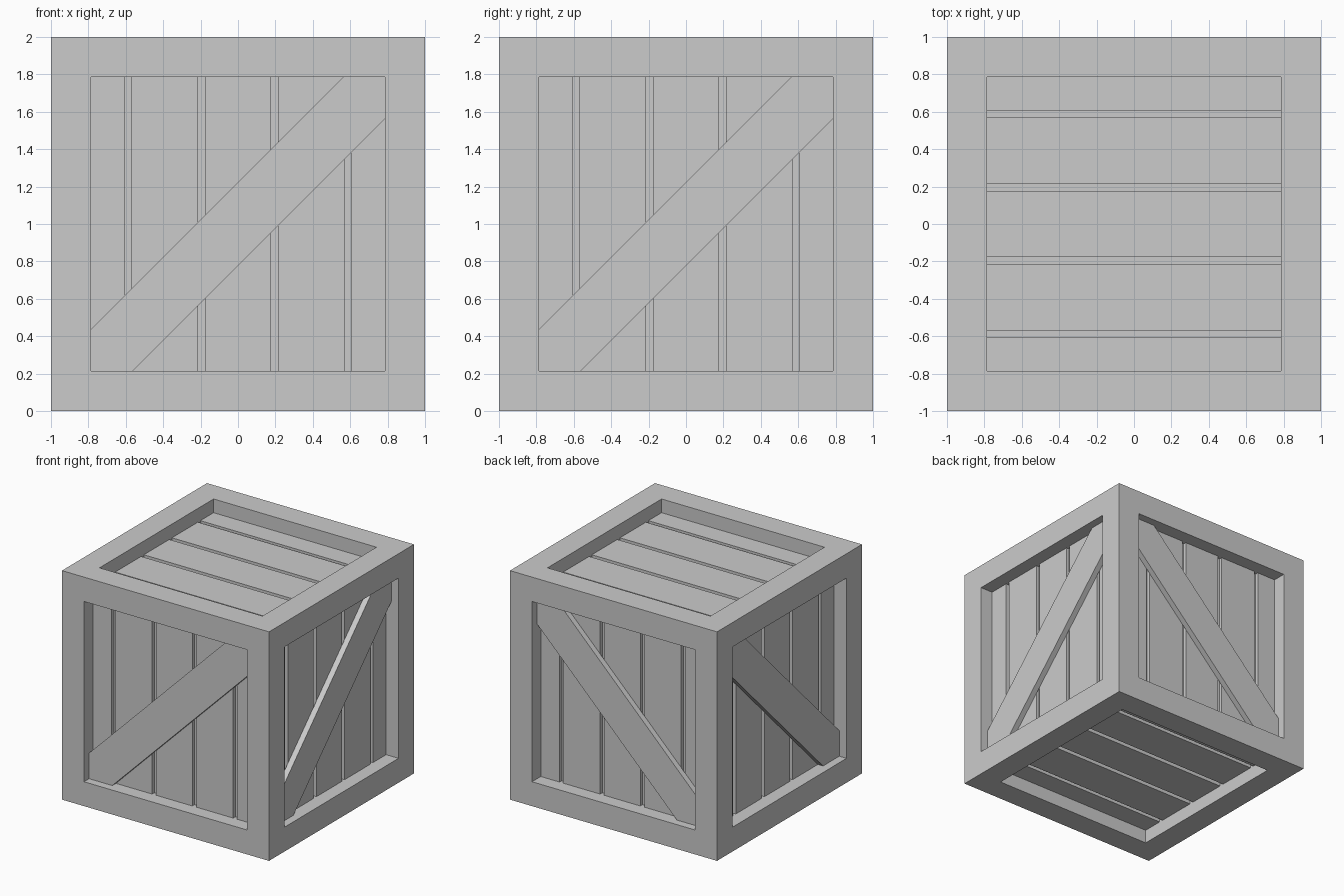
import bpy, bmesh
from math import radians
from mathutils import Matrix

if "Cube" in bpy.data.objects:
    bpy.data.objects.remove(bpy.data.objects["Cube"])

OPEN = 0.787     # half width of each panel opening
FLOOR = 0.85     # distance from crate centre to the panel backing
PLANK = 0.88     # outer surface of the planks
BRACE = 0.93     # outer surface of the diagonal braces
BAND = 0.224     # half height of the diagonal band
CENTRE = Matrix.Translation((0, 0, 1))


def add_object(name, bm, matrix):
    bmesh.ops.recalc_face_normals(bm, faces=bm.faces[:])
    mesh = bpy.data.meshes.new(name)
    bm.to_mesh(mesh)
    bm.free()
    mesh.transform(CENTRE @ matrix)
    if matrix.determinant() < 0:
        mesh.flip_normals()
    bpy.context.collection.objects.link(bpy.data.objects.new(name, mesh))


def extrude_outline(bm, points, y_out, y_in):
    """Prism from an (x, z) outline, standing on the front (-y) side."""
    face = bm.faces.new([bm.verts.new((x, -y_in, z)) for x, z in points])
    new = bmesh.ops.extrude_face_region(bm, geom=[face])["geom"]
    verts = [g for g in new if isinstance(g, bmesh.types.BMVert)]
    bmesh.ops.translate(bm, verts=verts, vec=(0, y_in - y_out, 0))


# Frame: cube with every face inset and pushed in
bm = bmesh.new()
bmesh.ops.create_cube(bm, size=2)
panels = bm.faces[:]
bmesh.ops.inset_individual(bm, faces=panels, thickness=1 - OPEN, use_even_offset=True)
for face in bmesh.ops.extrude_discrete_faces(bm, faces=panels)["faces"]:
    bmesh.ops.translate(bm, verts=face.verts[:], vec=face.normal * (FLOOR - 1))
add_object("frame", bm, Matrix())


def add_planks(name, matrix):
    bm = bmesh.new()
    edges = [-OPEN, -0.605, -0.57, -0.213, -0.175, 0.175, 0.213, 0.57, 0.605, OPEN]
    for a, b in zip(edges[::2], edges[1::2]):
        extrude_outline(bm, [(a, -OPEN), (b, -OPEN), (b, OPEN), (a, OPEN)], PLANK, FLOOR)
    add_object(name, bm, matrix)


def add_brace(name, matrix):
    bm = bmesh.new()
    s, t = OPEN, OPEN - BAND
    extrude_outline(bm, [(-s, -s), (-t, -s), (s, t), (s, s), (t, s), (-s, -t)], BRACE, PLANK)
    add_object(name, bm, matrix)


# Sides: opposite sides mirror each other
front = Matrix()
right = Matrix.Rotation(radians(90), 4, 'Z')
sides = {
    "front": front,
    "back": Matrix.Diagonal((1, -1, 1, 1)) @ front,
    "right": right,
    "left": Matrix.Diagonal((-1, 1, 1, 1)) @ right,
}
for side, matrix in sides.items():
    add_planks(side + "_planks", matrix)
    add_brace(side + "_brace", matrix)

# Lid and base: planks run along x
lid = Matrix.Rotation(radians(-90), 4, 'X') @ Matrix.Rotation(radians(90), 4, 'Y')
add_planks("lid_planks", lid)
add_planks("base_planks", Matrix.Diagonal((1, 1, -1, 1)) @ lid)
